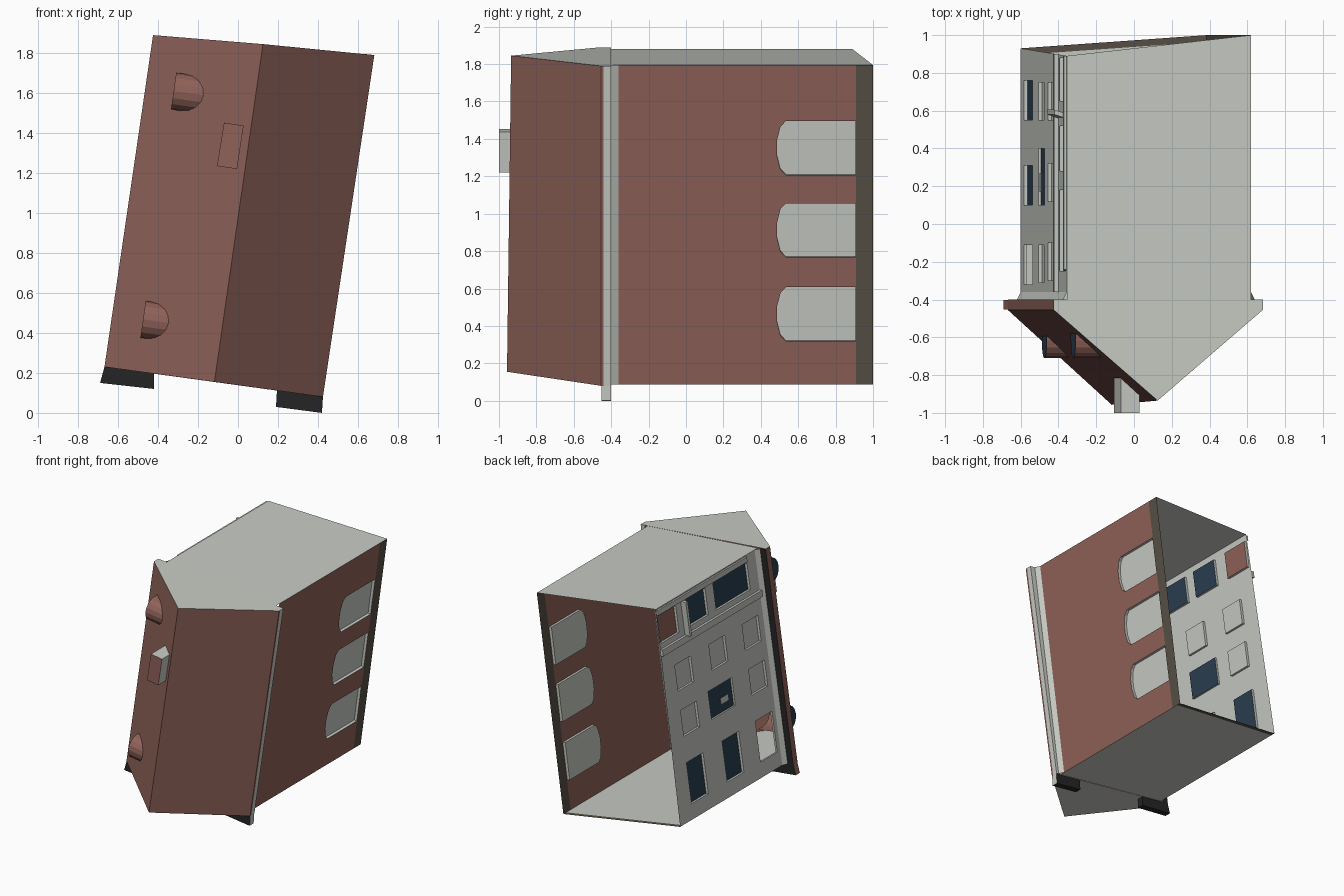
import bpy, bmesh, math

if "Cube" in bpy.data.objects:
    bpy.data.objects.remove(bpy.data.objects["Cube"])

def mat(name, r, g, b):
    m = bpy.data.materials.new(name)
    m.diffuse_color = (r, g, b, 1)
    m.use_nodes = True
    m.node_tree.nodes["Principled BSDF"].inputs["Base Color"].default_value = m.diffuse_color
    return m

MATS = [mat("brick", .275, .122, .10), mat("light_stone", .578, .597, .552),
        mat("dark_brown", .095, .08, .06), mat("dark_blue_glass", .023, .048, .084),
        mat("black", .018, .018, .018)]
BRICK, STONE, BROWN, BLUE, BLACK = range(5)

# leaning outlines as (x, z): bottom left, bottom right, top left, top right
BODY = ((-.60, .222), (.385, .088), (-.355, 1.88), (.62, 1.795))
FRONT = ((-.668, .23), (.425, .08), (-.425, 1.89), (.682, 1.79))

def at(c, u, v, y):
    def mix(i):
        return ((c[0][i] * (1 - u) + c[1][i] * u) * (1 - v)
                + (c[2][i] * (1 - u) + c[3][i] * u) * v)
    return (mix(0), y, mix(1))

def finish(name, bm):
    bmesh.ops.recalc_face_normals(bm, faces=bm.faces[:])
    me = bpy.data.meshes.new(name)
    bm.to_mesh(me)
    bm.free()
    for m in MATS:
        me.materials.append(m)
    ob = bpy.data.objects.new(name, me)
    bpy.context.collection.objects.link(ob)
    return ob

def sheet(name, polys):
    """polys: list of (points, material)"""
    bm = bmesh.new()
    for pts, m in polys:
        bm.faces.new([bm.verts.new(p) for p in pts]).material_index = m
    bmesh.ops.remove_doubles(bm, verts=bm.verts[:], dist=1e-5)
    return finish(name, bm)

def hexa(name, near, far, m, special=None):
    """Solid between two quads; special recolours sides by index (0 near, 1 far, 2.. edges)"""
    quads = [near, far] + [[near[i], near[(i + 1) % 4], far[(i + 1) % 4], far[i]] for i in range(4)]
    return sheet(name, [(q, (special or {}).get(i, m)) for i, q in enumerate(quads)])

def wall(name, outer, holes, u, m):
    """Wall in (y, v) with recessed panes; holes: (loop, depth, pane material or None)"""
    bm = bmesh.new()
    def loop(pts, d=0):
        return [bm.verts.new((y, v, d)) for y, v in pts]
    loops = [loop(outer)] + [loop(h[0]) for h in holes]
    for L in loops:
        for i in range(len(L)):
            bm.edges.new((L[i - 1], L[i]))
    bmesh.ops.triangle_fill(bm, edges=bm.edges[:], use_beauty=True, normal=(0, 0, 1))
    for f in bm.faces:
        f.material_index = m
    for L, (pts, d, pm) in zip(loops[1:], holes):
        inner = loop(pts, d)
        for i in range(len(L)):
            bm.faces.new((L[i - 1], L[i], inner[i], inner[i - 1])).material_index = STONE
        if pm is not None:
            bm.faces.new(inner).material_index = pm
    sign = 1 if u == 0 else -1
    for vt in bm.verts:
        y, v, d = vt.co
        x, y, z = at(BODY, u, v, y)
        vt.co = (x + sign * d, y, z - sign * d * .14)
    return finish(name, bm)

def rect(y0, y1, v0, v1):
    return [(y0, v0), (y1, v0), (y1, v1), (y0, v1)]

# right wall with three arched recessed panels
arches = []
for a, b in ((.135, .304), (.398, .567), (.655, .825)):
    arches.append(([(.906, a), (.906, b), (.535, b), (.505, b - .018), (.487, b - .06),
                    (.487, a + .06), (.505, a + .018), (.535, a)], .022, STONE))
wall("right_wall", rect(-.36, .91, 0, 1), arches, 1, BRICK)

# left wall with four storeys of windows
wins = [(rect(.55, .76, .07, .26), .02, BLUE), (rect(.10, .31, .07, .26), .02, BLUE),
        (rect(-.32, -.11, .07, .26), .015, None),
        (rect(.55, .75, .38, .50), .02, STONE), (rect(.10, .40, .38, .51), .015, BLUE),
        (rect(-.31, -.11, .38, .50), .02, STONE)]
wins += [(rect(y, y + .2, .59, .71), .02, STONE) for y in (-.30, .12, .55)]
wins += [(rect(.65, .88, .84, .965), .02, BRICK), (rect(.28, .52, .84, .965), .02, BLUE),
         (rect(-.25, .18, .84, .965), .02, BLUE)]
wall("left_wall", [(-.36, 0), (.93, 0), (.89, 1), (-.36, 1)], wins, 0, STONE)

def left_trim(name, y0, y1, v0, v1, out, skew=0):
    p = [at(BODY, 0, v, y) for y, v in rect(y0, y1, v0, v1)]
    q = [(x - out, y + skew, z + out * .14) for x, y, z in p]
    hexa(name, q, p, STONE)

# cornices, divider fin and the broken bits of the middle window
left_trim("lower_cornice", -.36, .90, .785, .815, .022)
left_trim("upper_cornice", -.24, .89, .972, .995, .015)
left_trim("window_divider", .56, .585, .815, .972, .06, .02)
left_trim("middle_window_bar", .17, .27, .42, .45, .003)

# roof, floor and brown rear edging
sheet("roof", [
    ([at(FRONT, 0, 1, -.40), at(FRONT, 0, 1, -.455), (.125, -.935, 1.845),
      at(FRONT, 1, 1, -.455), at(FRONT, 1, 1, -.40)], STONE),
    ([at(BODY, 0, 1, -.40), at(BODY, 1, 1, -.40), at(BODY, 1, 1, 1.0), at(BODY, 0, 1, .89)], STONE)])
sheet("floor", [
    ([at(FRONT, 0, 0, -.40), at(FRONT, 0, 0, -.455), (-.118, -.957, .155),
      at(FRONT, 1, 0, -.455), at(FRONT, 1, 0, -.40)], STONE),
    ([at(BODY, 0, 0, -.40), at(BODY, 1, 0, -.40), at(BODY, 1, 0, .965), at(BODY, 0, 0, .895)], STONE),
    ([at(BODY, 0, 0, .895), at(BODY, 1, 0, .965), at(BODY, 1, 0, 1.0), at(BODY, 0, 0, .93)], BROWN)])
sheet("rear_edging", [([at(BODY, 1, v, y) for y, v in rect(.91, 1.0, 0, 1)], BROWN)])

# pointed brick front
for u, side in ((0, "left"), (1, "right")):
    sheet(side + "_front_wall", [([at(FRONT, u, 0, -.455), (-.118, -.957, .155),
                                   (.125, -.935, 1.845), at(FRONT, u, 1, -.455)], BRICK)])
    # corner pilaster: edge strip, rear return and bevel back to the wall
    e = .02 if u else -.02
    def strip(c0, y0, d0, c1, y1, d1):
        def pt(c, v, y, d):
            x, y, z = at(c, u, v, y)
            return (x + d, y, z)
        return [pt(c0, 0, y0, d0), pt(c0, 1, y0, d0), pt(c1, 1, y1, d1), pt(c1, 0, y1, d1)]
    sheet(side + "_pilaster", [
        (strip(FRONT, -.455, 0, FRONT, -.44, 0), BRICK),
        (strip(FRONT, -.44, 0, FRONT, -.40, 0), STONE if u else BRICK),
        (strip(FRONT, -.40, 0, BODY, -.40, e), STONE if u else BLACK),
        (strip(BODY, -.40, e, BODY, -.36, 0), STONE)])

# feet under the pilasters
feet = {"left_foot": [(-.69, .15), (-.42, .12), (-.42, .197), (-.668, .23)],
        "right_foot": [(.42, 0), (.19, .03), (.195, .112), (.425, .08)]}
for name, pts in feet.items():
    outer = {5: BRICK} if name == "left_foot" else {5: STONE}
    hexa(name, [(x, -.453, z) for x, z in pts], [(x, -.402, z) for x, z in pts], BLACK, outer)

# half-round bays on the left front wall
for name, cx, cz in (("upper_bay", -.322, 1.61), ("lower_bay", -.475, .468)):
    prof = [(-.55, -.093)]
    for i in range(9):
        a = math.radians(-90 + i * 22.5)
        prof.append((-.62 - .09 * math.cos(a), .093 * math.sin(a)))
    prof.append((-.55, .093))
    ends = [[(cx + .14 * t + .99 * s, y, cz + .99 * t - .14 * s) for y, t in prof] for s in (0, .24)]
    polys = [(ends[0], BLUE)]
    for i in range(len(prof) - 1):
        polys.append(([ends[0][i], ends[0][i + 1], ends[1][i + 1], ends[1][i]], BRICK))
    sheet(name, polys)

# small projecting box near the front edge
box = [(-.105, 1.235), (-.005, 1.22), (.028, 1.437), (-.07, 1.452)]
hexa("projecting_box", [(x, -1.0, z) for x, z in box], [(x, -.81, z) for x, z in box],
     STONE, {0: BRICK})
